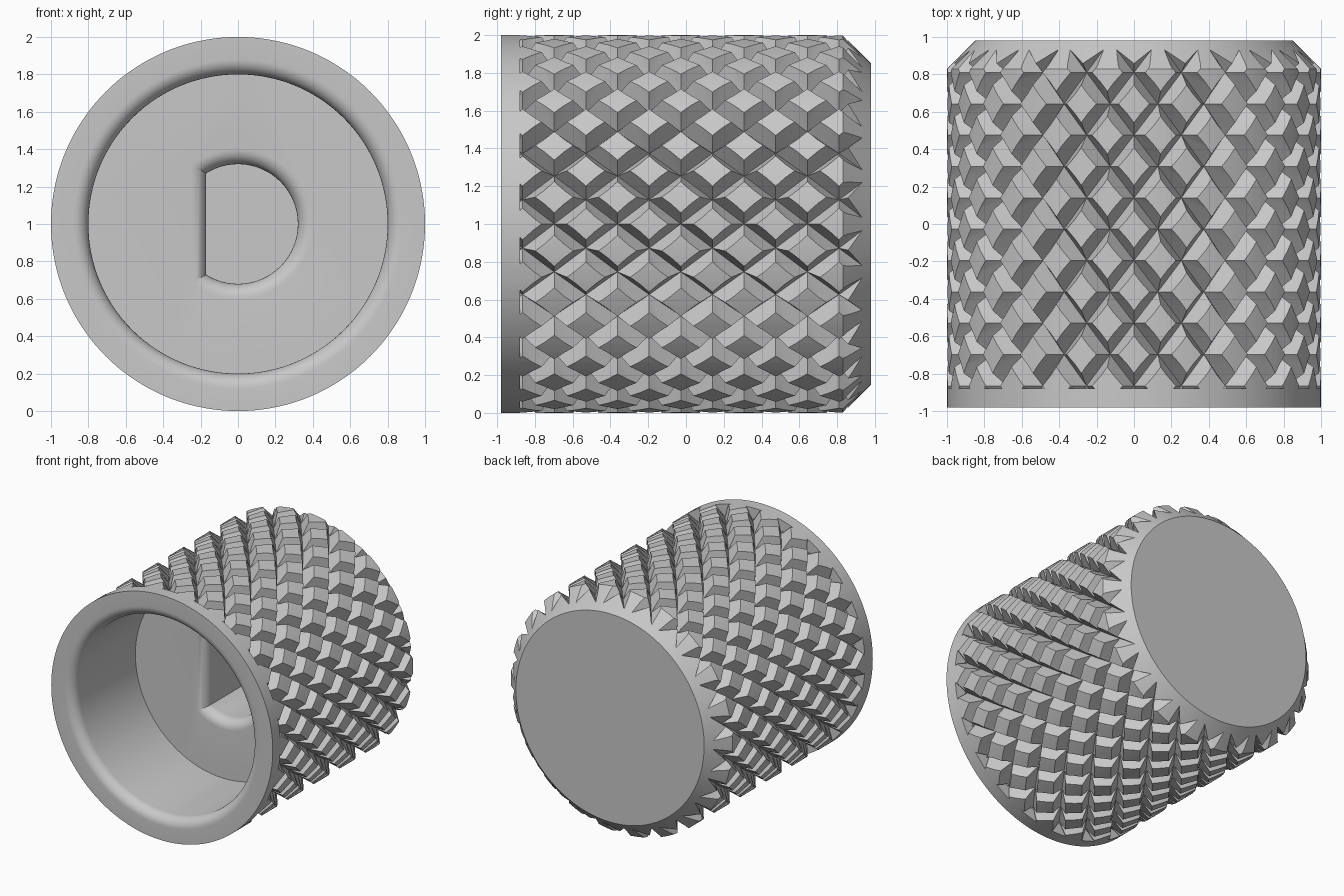
import bpy, bmesh, math

cube = bpy.data.objects.get("Cube")
if cube:
    bpy.data.objects.remove(cube, do_unlink=True)

STARTS = 22          # grooves per helix direction
PITCH = 0.335        # diamond length along the axis
DEPTH = 0.1          # groove depth
LAND = 0.6           # share of each cell left as flat land
FRONT, BACK, FLOOR, FILLET = -0.98, 0.98, -0.18, 0.08

grey = bpy.data.materials.new("grey")
grey.use_nodes = True
colour = (0.58, 0.58, 0.58, 1)
grey.diffuse_color = colour
grey.node_tree.nodes["Principled BSDF"].inputs["Base Color"].default_value = colour


def polar(r, angle, y):
    """Point at a radius and angle round the knob axis; angle 0 is up."""
    return (r * math.sin(angle), y, 1 + r * math.cos(angle))


def finish(bm, name):
    bmesh.ops.recalc_face_normals(bm, faces=bm.faces)
    mesh = bpy.data.meshes.new(name)
    bm.to_mesh(mesh)
    bm.free()
    mesh.materials.append(grey)
    obj = bpy.data.objects.new(name, mesh)
    bpy.context.collection.objects.link(obj)
    return obj


def loft(name, rings):
    """Skin a closed solid through matching rings of points."""
    bm = bmesh.new()
    loops = [[bm.verts.new(p) for p in ring] for ring in rings]
    for a, b in zip(loops, loops[1:]):
        for i in range(len(a)):
            k = (i + 1) % len(a)
            bm.faces.new((a[i], a[k], b[k], b[i]))
    bm.faces.new(loops[0])
    bm.faces.new(loops[-1])
    return finish(bm, name)


def fillet(y_face):
    """Offset and y of a rounded lip, from the bore wall out to the face."""
    steps = [i * math.pi / 16 for i in range(9)]
    return [(FILLET * (1 - math.cos(t)), y_face + FILLET * (1 - math.sin(t)))
            for t in steps]


# Knob body: cup with a rounded lip, straight outside and chamfered back
SEGS = 144
profile = [(0.8, FLOOR)] + [(0.8 + o, y) for o, y in fillet(FRONT)]
profile += [(1, FRONT), (1, 0.83), (0.85, BACK)]
knob = loft("knurled_knob", [[polar(r, i * math.tau / SEGS, y) for i in range(SEGS)]
                             for r, y in profile])


# Shaft socket: D-shaped hole with a rounded lip
def d_outline(offset, y, steps=48):
    r, flat = 0.32 + offset, -0.17 - offset
    half = math.acos(flat / r)
    angles = [-half + 2 * half * i / steps for i in range(steps + 1)]
    return [(r * math.cos(a), y, 1 + r * math.sin(a)) for a in angles]


lip = [(0, 0.62)] + fillet(FLOOR) + [(FILLET, FLOOR - 0.1)]
socket = loft("socket_cutter", [d_outline(o, y) for o, y in lip])


# Knurl: sleeve whose inside is a lattice of crossed V grooves
def knurl_cutter():
    bm = bmesh.new()
    step = math.pi / STARTS
    over = 1.4                              # walls continue above the surface
    inset = 1 - over * (1 - LAND)
    bottom, top = 1 - DEPTH, 1 - DEPTH + over * DEPTH
    corners = ((-1, 0), (0, -1), (1, 0), (0, 1))
    for i in range(2 * STARTS):
        for j in range(-8, 9):
            if (i + j) % 2 == 0:
                continue

            def ring(f, r):
                return [bm.verts.new(polar(r, (i + f * a) * step,
                                           0.14 + (j + f * b) * PITCH / 2))
                        for a, b in corners]
            low, high = ring(1, bottom), ring(inset, top)
            bm.faces.new(high)
            for n in range(4):
                m = (n + 1) % 4
                bm.faces.new((low[n], low[m], high[m], high[n]))
    bmesh.ops.remove_doubles(bm, verts=bm.verts, dist=1e-4)
    bmesh.ops.triangulate(bm, faces=bm.faces)
    # Trim both ends square, a whole number of pitches apart
    start = -0.88
    for y, direction in ((start, -1), (start + 6 * PITCH, 1)):
        bmesh.ops.bisect_plane(bm, geom=bm.verts[:] + bm.edges[:] + bm.faces[:],
                               dist=1e-6, plane_co=(0, y, 0),
                               plane_no=(0, direction, 0), clear_outer=True)
    # Flare the ends outward and close the sleeve
    rim = [e for e in bm.edges if e.is_boundary]
    flared = bmesh.ops.extrude_edge_only(bm, edges=rim)["geom"]
    for v in flared:
        if isinstance(v, bmesh.types.BMVert):
            v.co = polar(1.3, math.atan2(v.co.x, v.co.z - 1), v.co.y)
    bmesh.ops.bridge_loops(bm, edges=[e for e in bm.edges if e.is_boundary])
    bmesh.ops.triangulate(bm, faces=bm.faces)
    return finish(bm, "knurl_cutter")


# Cut the socket and knurl into the body
bpy.context.view_layer.objects.active = knob
for cutter in (socket, knurl_cutter()):
    mod = knob.modifiers.new(cutter.name, "BOOLEAN")
    mod.operation = "DIFFERENCE"
    mod.solver = "EXACT"
    mod.object = cutter
    bpy.ops.object.modifier_apply(modifier=mod.name)
    bpy.data.objects.remove(cutter, do_unlink=True)

bpy.ops.object.select_all(action="DESELECT")
knob.select_set(True)
bpy.ops.object.shade_smooth_by_angle(angle=math.radians(25))
